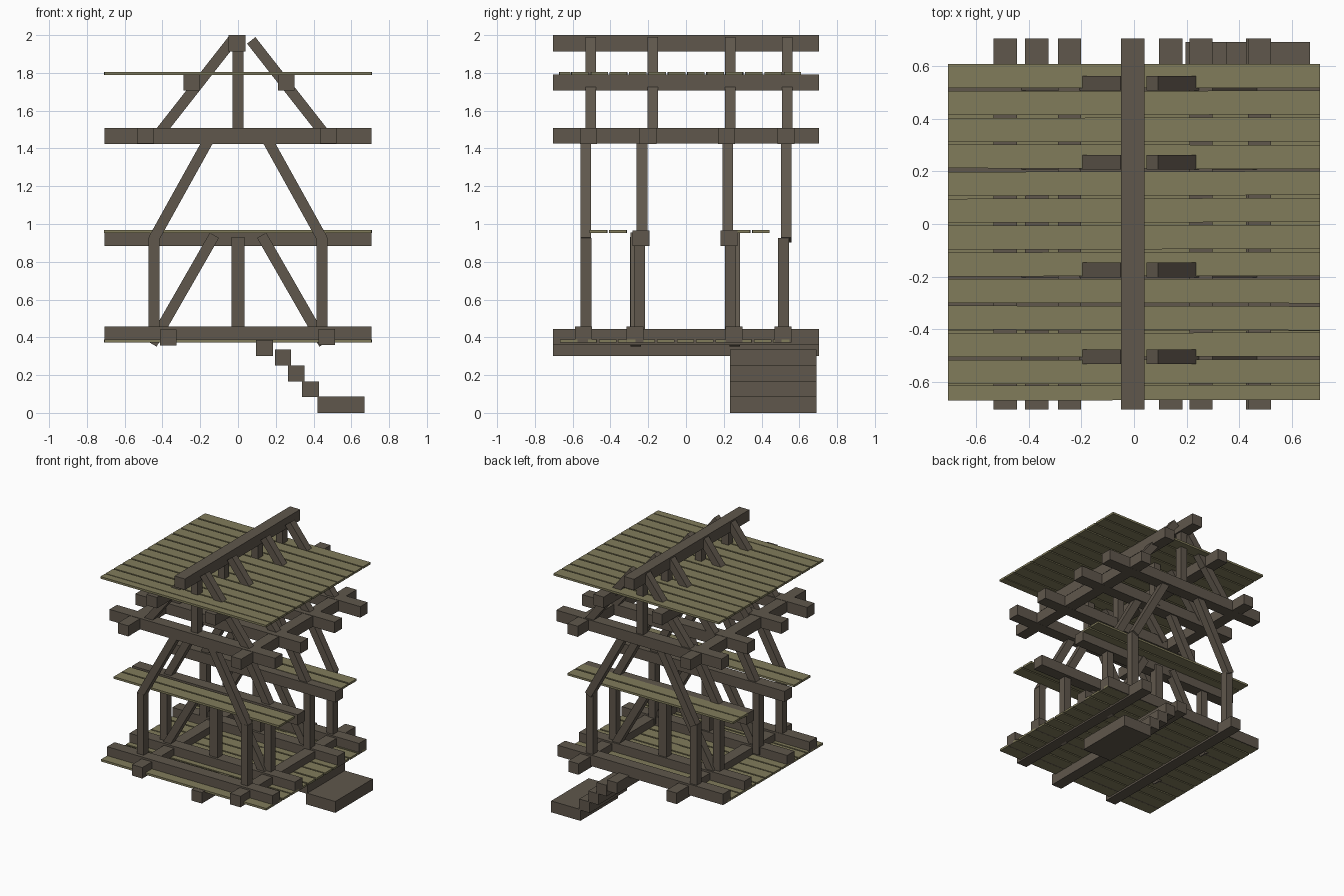
import bpy, math, random
from mathutils import Vector, Matrix

if "Cube" in bpy.data.objects:
    bpy.data.objects.remove(bpy.data.objects["Cube"])

random.seed(4)


def material(name, rgb):
    m = bpy.data.materials.new(name)
    m.diffuse_color = (*rgb, 1)
    m.use_nodes = True
    m.node_tree.nodes["Principled BSDF"].inputs["Base Color"].default_value = m.diffuse_color
    return m


timber = material("timber", (0.115, 0.095, 0.072))
plank_wood = material("plank_wood", (0.22, 0.20, 0.105))


def box(name, x0, x1, y0, y1, z0, z1, mat=timber, turn=0):
    bpy.ops.mesh.primitive_cube_add(size=1)
    ob = bpy.context.object
    ob.name = name
    ob.data.transform(Matrix.Diagonal((x1 - x0, y1 - y0, z1 - z0, 1)))
    ob.location = ((x0 + x1) / 2, (y0 + y1) / 2, (z0 + z1) / 2)
    ob.rotation_euler.z = turn
    ob.data.materials.append(mat)
    return ob


def strut(name, xa, za, xb, zb, y, w=0.056):
    # sloping timber lying in an xz plane
    d = Vector((xb - xa, 0, zb - za))
    n = d.length
    ob = box(name, -w / 2, w / 2, -w / 2, w / 2, -n / 2, n / 2)
    ob.location = ((xa + xb) / 2, y, (za + zb) / 2)
    ob.rotation_euler.y = math.atan2(d.x, d.z)
    return ob


def long_beam(name, x, z, h=0.0425):
    box(name, x - 0.044, x + 0.044, -0.705, 0.705, z - h, z + h)


def cross_beam(name, y, z, h=0.0425):
    box(name, -0.708, 0.708, y - 0.045, y + 0.045, z - h, z + h)


def planks(name, y0, y1, pitch, z):
    y = y0
    while y < y1 - 0.02:
        end = min(y + pitch, y1)
        box(name, -0.708, 0.708, y, end - 0.011, z - 0.008, z + 0.008,
            plank_wood, random.uniform(-0.003, 0.003))
        y += pitch


# floor: planks, beams beneath and across
planks("floor_plank", -0.665, 0.56, 0.1025, 0.38)
for x, z in ((-0.37, 0.40), (0.47, 0.402), (0.14, 0.343)):
    long_beam("floor_long_beam", x, z)
for y in (-0.543, -0.27, 0.253, 0.513):
    cross_beam("floor_cross_beam", y, 0.415)

# steps going down to the ground
for x0, x1, z0, z1 in ((0.195, 0.28, 0.25, 0.335), (0.265, 0.352, 0.165, 0.25),
                       (0.34, 0.43, 0.083, 0.167), (0.42, 0.67, 0, 0.088)):
    box("step", x0, x1, 0.233, 0.692, z0, z1)

# lower posts and leaning upper legs
for yp, yl in ((-0.53, -0.53), (-0.245, -0.233), (0.235, 0.222), (0.515, 0.53)):
    for s in (-1, 1):
        box("post", s * 0.445 - 0.029, s * 0.445 + 0.029,
            yp - 0.029, yp + 0.029, 0.40, 0.925)
        strut("leaning_leg", s * 0.45, 0.915, s * 0.15, 1.455, yl)

# braced trusses with the shelf beams and shelf planks
for yb, ys in ((-0.267, -0.237), (0.257, 0.227)):
    for s in (-1, 1):
        strut("truss_brace", s * 0.455, 0.365, s * 0.125, 0.94, yb)
    box("truss_post", -0.034, 0.034, yb - 0.03, yb + 0.03, 0.40, 0.93)
    cross_beam("shelf_beam", ys, 0.925, 0.041)
planks("front_shelf_plank", -0.51, -0.29, 0.104, 0.961)
planks("back_shelf_plank", 0.25, 0.455, 0.1, 0.961)

# tie beams at the eaves
for y in (-0.515, -0.2, 0.215, 0.53):
    cross_beam("tie_beam", y, 1.467)
for x in (-0.49, 0.477):
    long_beam("eaves_beam", x, 1.466, 0.041)

# king posts, rafters, purlins and ridge
for y in (-0.505, -0.175, 0.235, 0.535):
    box("king_post", -0.028, 0.028, y - 0.028, y + 0.028, 1.45, 1.95)
    strut("left_rafter", -0.42, 1.475, -0.03, 1.972, y)
    strut("right_rafter", 0.46, 1.475, 0.07, 1.972, y)
for x, z in ((-0.245, 1.75), (0.255, 1.75), (-0.005, 1.957)):
    long_beam("ridge_beam" if z > 1.9 else "purlin", x, z)

# flat roof boards
planks("roof_plank", -0.71, 0.62, 0.1023, 1.798)
for ob in [o for o in bpy.data.objects if o.name.startswith("roof_plank")]:
    # trim the front board to the roof edge
    if ob.location.y < -0.62:
        ob.location.y = -0.642
        ob.scale.y = 0.62
